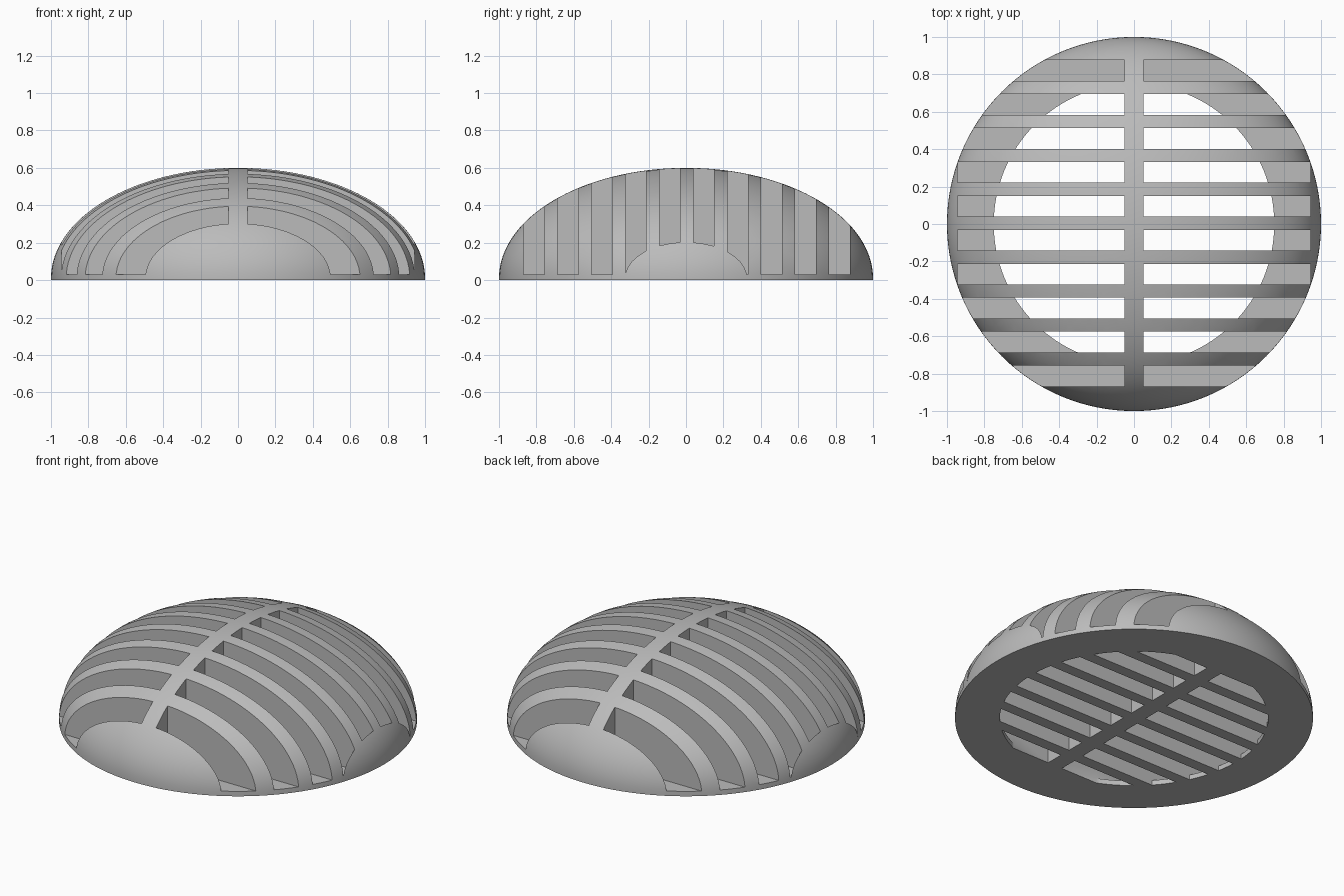
import bpy, bmesh, math

if "Cube" in bpy.data.objects:
    bpy.data.objects.remove(bpy.data.objects["Cube"])

SEG, RINGS = 128, 32
RIM, HEIGHT, FLOOR = 0.01, 0.6, 0.03
PITCH, SLOT = 0.1815, 0.111

grey = bpy.data.materials.new("grey")
grey.diffuse_color = (0.5, 0.5, 0.5, 1)
grey.use_nodes = True
grey.node_tree.nodes["Principled BSDF"].inputs["Base Color"].default_value = grey.diffuse_color


def make_object(name, bm):
    bmesh.ops.recalc_face_normals(bm, faces=bm.faces)
    mesh = bpy.data.meshes.new(name)
    bm.to_mesh(mesh)
    bm.free()
    mesh.materials.append(grey)
    obj = bpy.data.objects.new(name, mesh)
    bpy.context.collection.objects.link(obj)
    return obj


def lathe(name, profile):
    """Closed solid of revolution from (radius, z) points, capped at both ends."""
    bm = bmesh.new()
    rings = []
    for r, z in profile:
        if r < 1e-6:
            rings.append([bm.verts.new((0, 0, z))])
        else:
            rings.append([bm.verts.new((r * math.cos(a), r * math.sin(a), z))
                          for a in (math.tau * i / SEG for i in range(SEG))])
    for lo, hi in zip(rings, rings[1:]):
        for i in range(SEG):
            j = (i + 1) % SEG
            if len(hi) == 1:
                bm.faces.new((lo[i], lo[j], hi[0]))
            else:
                bm.faces.new((lo[i], lo[j], hi[j], hi[i]))
    for ring in (rings[0], rings[-1]):
        if len(ring) > 1:
            bm.faces.new(ring)
    return make_object(name, bm)


def slot_boxes(name, z0, z1):
    """Ten rows of slots on each side of the central spine."""
    bm = bmesh.new()
    for side in (-1, 1):
        for i in range(10):
            y = 0.004 + (i - 4.5) * PITCH
            box = bmesh.ops.create_cube(bm, size=1)["verts"]
            bmesh.ops.scale(bm, vec=(0.895, SLOT, z1 - z0), verts=box)
            bmesh.ops.translate(bm, vec=(side * 0.4975, y, (z0 + z1) / 2), verts=box)
    return make_object(name, bm)


def boolean(obj, cutter, operation):
    mod = obj.modifiers.new(operation.lower(), "BOOLEAN")
    mod.operation, mod.solver, mod.object = operation, "EXACT", cutter
    bpy.context.view_layer.objects.active = obj
    bpy.ops.object.modifier_apply(modifier=mod.name)
    bpy.data.objects.remove(cutter)


# Solid half-ellipsoid dome with a thin upright rim
angles = [math.pi / 2 * i / RINGS for i in range(RINGS + 1)]
dome = lathe("slotted_dome", [(1, 0)] + [
    (math.cos(a), RIM + (HEIGHT - RIM) * math.sin(a)) for a in angles])

# Slots above the base ring, leaving ribs and a spine
boolean(dome, slot_boxes("slot_cutter", FLOOR, 1), "DIFFERENCE")

# Slots through the floor, only inside the round opening
opening = slot_boxes("opening_cutter", -0.1, 0.1)
boolean(opening, lathe("round_limit", [(0.75, -0.2), (0.75, 0.2)]), "INTERSECT")
boolean(dome, opening, "DIFFERENCE")

# Smooth curved skin, crisp slot edges
bpy.ops.object.select_all(action="DESELECT")
dome.select_set(True)
bpy.context.view_layer.objects.active = dome
bpy.ops.object.shade_smooth_by_angle(angle=math.radians(30))
